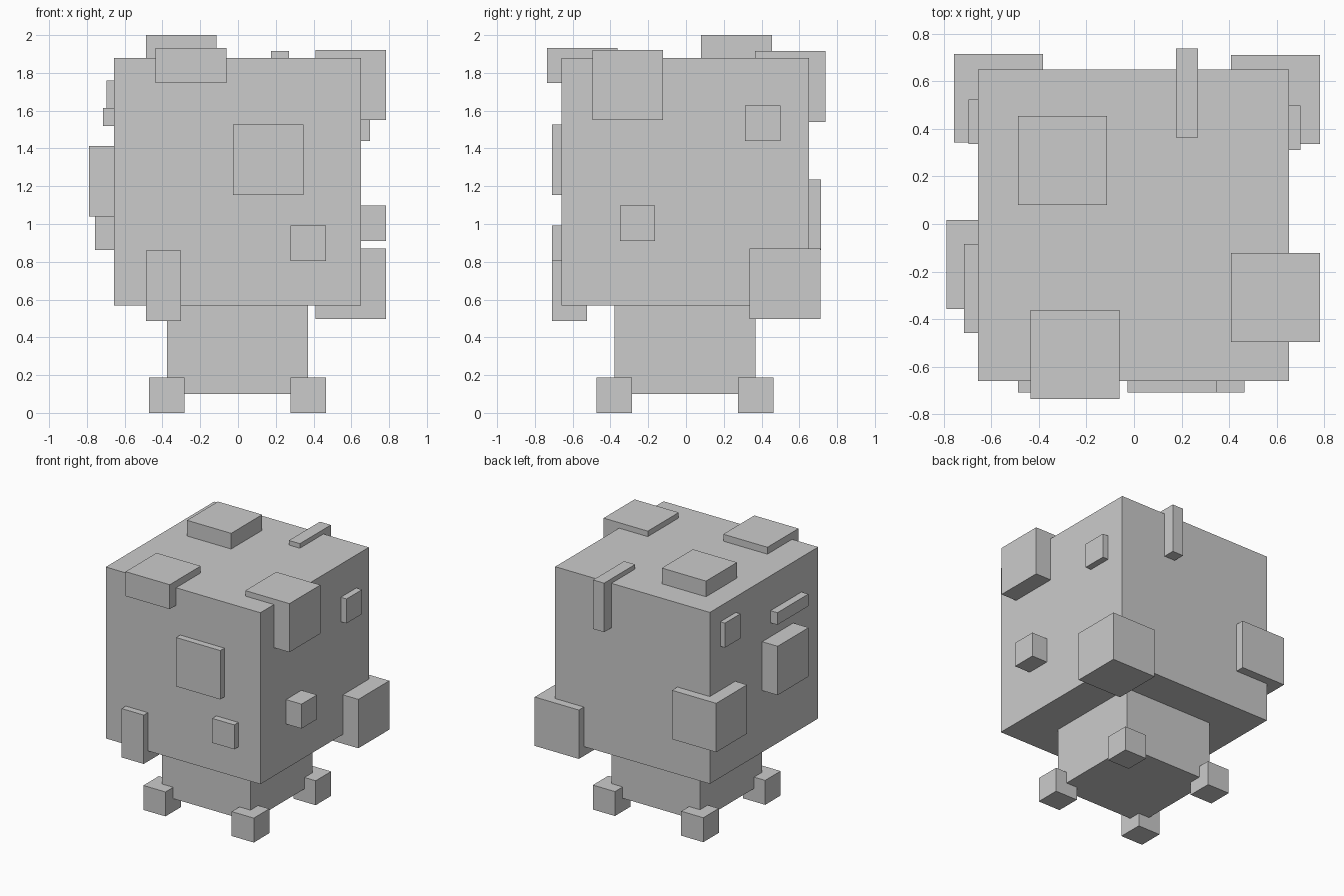
import bpy, bmesh
from mathutils import Vector


def box(name, x, y, z):
    """Axis-aligned box from (min, max) ranges."""
    lo, hi = Vector((x[0], y[0], z[0])), Vector((x[1], y[1], z[1]))
    bm = bmesh.new()
    bmesh.ops.create_cube(bm, size=1)
    for v in bm.verts:
        v.co = Vector(a * b for a, b in zip(v.co, hi - lo))
    me = bpy.data.meshes.new(name)
    bm.to_mesh(me)
    bm.free()
    ob = bpy.data.objects.new(name, me)
    ob.location = (lo + hi) / 2
    bpy.context.collection.objects.link(ob)
    return ob


# Main block and the narrower stem below it
box("body", (-0.657, 0.652), (-0.66, 0.65), (0.568, 1.88))
box("stem", (-0.376, 0.371), (-0.379, 0.368), (0.10, 0.85))

# Four small feet at the stem corners
for side, x in (("left", (-0.47, -0.283)), ("right", (0.278, 0.465))):
    for end, y in (("front", (-0.473, -0.286)), ("back", (0.275, 0.462))):
        box(f"foot_{end}_{side}", x, y, (0, 0.187))

# Blocks sunk into the body surfaces
lumps = {
    "top_lump": ((-0.488, -0.114), (0.08, 0.455), (1.63, 2.0)),
    "front_edge_lump": ((-0.436, -0.062), (-0.737, -0.362), (1.746, 1.933)),
    "right_edge_lump": ((0.409, 0.783), (-0.496, -0.122), (1.55, 1.922)),
    "back_edge_strip": ((0.176, 0.269), (0.364, 0.739), (1.54, 1.915)),
    "back_left_lump": ((-0.757, -0.383), (0.343, 0.716), (0.862, 1.236)),
    "back_right_lump": ((0.409, 0.783), (0.337, 0.711), (0.497, 0.871)),
    "left_lump": ((-0.788, -0.414), (-0.358, 0.017), (1.04, 1.414)),
    "left_strip": ((-0.715, -0.528), (-0.458, -0.084), (1.52, 1.613)),
    "left_small_lump": ((-0.696, -0.509), (0.336, 0.523), (1.572, 1.76)),
    "right_upper_lump": ((0.513, 0.70), (0.312, 0.499), (1.44, 1.627)),
    "right_lower_lump": ((0.596, 0.783), (-0.35, -0.163), (0.91, 1.097)),
    "front_lump": ((-0.027, 0.347), (-0.71, -0.336), (1.154, 1.528)),
    "front_small_lump": ((0.279, 0.466), (-0.71, -0.523), (0.804, 0.991)),
    "front_hanging_lump": ((-0.488, -0.301), (-0.71, -0.523), (0.487, 0.861)),
}
for name, ranges in lumps.items():
    box(name, *ranges)
